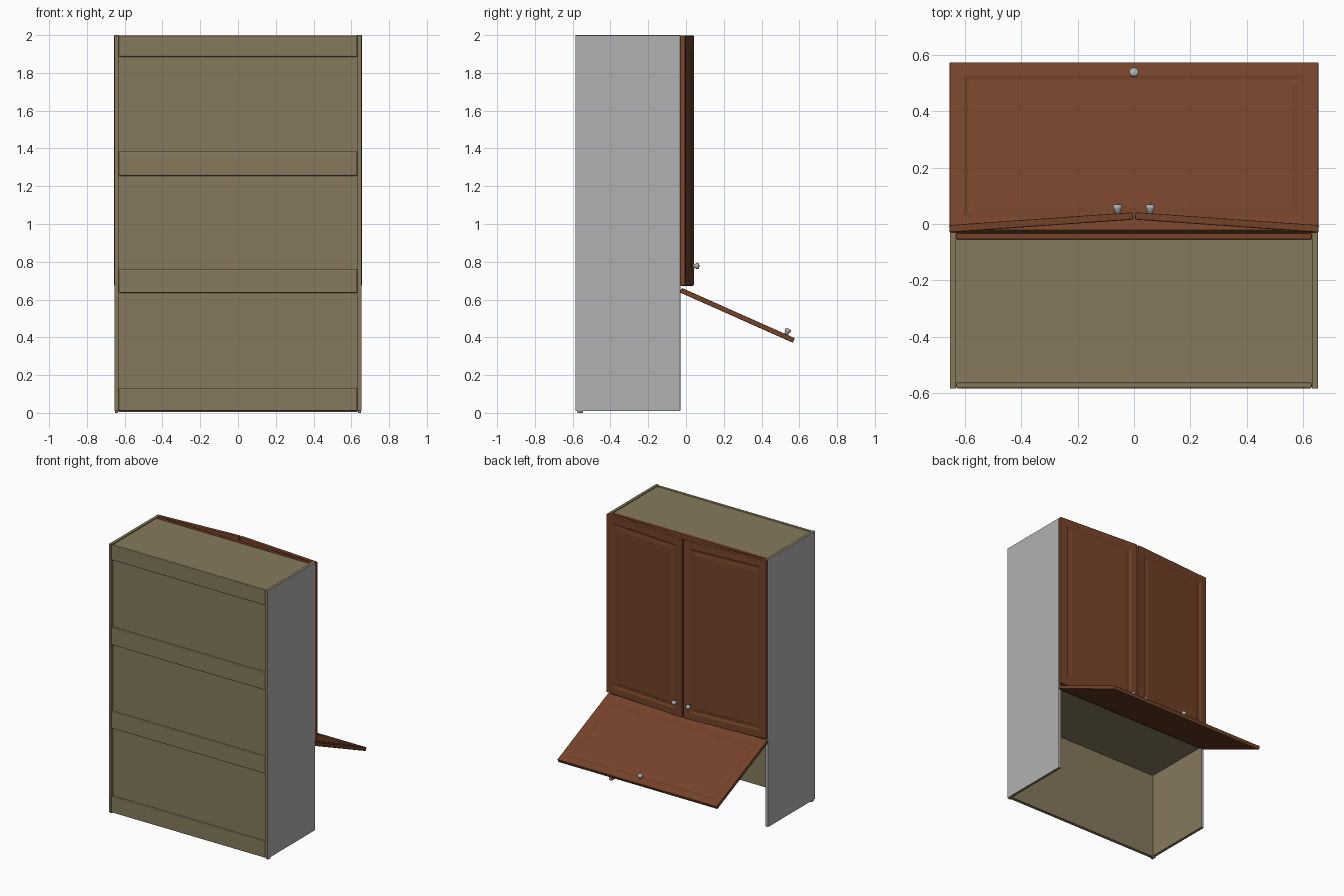
import bpy, bmesh
from math import radians
from mathutils import Matrix, Vector

if "Cube" in bpy.data.objects:
    bpy.data.objects.remove(bpy.data.objects["Cube"])


def material(name, rgb):
    m = bpy.data.materials.new(name)
    m.diffuse_color = (*rgb, 1)
    m.use_nodes = True
    m.node_tree.nodes["Principled BSDF"].inputs["Base Color"].default_value = m.diffuse_color
    return m


CREAM = material("cream_board", (0.24, 0.195, 0.11))
WOOD = material("brown_wood", (0.175, 0.055, 0.022))
GREY = material("grey_paint", (0.44, 0.44, 0.45))


def finish(name, bm, mat=None, bevel=0.003, matrix=None):
    bmesh.ops.recalc_face_normals(bm, faces=bm.faces)
    me = bpy.data.meshes.new(name)
    bm.to_mesh(me)
    bm.free()
    ob = bpy.data.objects.new(name, me)
    bpy.context.collection.objects.link(ob)
    if mat:
        me.materials.append(mat)
    if matrix:
        ob.matrix_world = matrix
    if bevel:
        b = ob.modifiers.new("soft_edges", 'BEVEL')
        b.width, b.segments, b.limit_method = bevel, 2, 'ANGLE'
    return ob


def box_mesh(lo, hi):
    bm = bmesh.new()
    lo, hi = Vector(lo), Vector(hi)
    size = hi - lo
    bmesh.ops.create_cube(bm, size=1, matrix=Matrix.Translation((lo + hi) / 2)
                          @ Matrix.Diagonal((*size, 1)))
    return bm


def box(name, lo, hi, mat=None, bevel=0.003):
    return finish(name, box_mesh(lo, hi), mat, bevel)


def knob(name, matrix):
    # turned knob: short stem flaring into a rounded head
    profile = [(0.0, 0), (0.011, 0), (0.011, 0.012), (0.016, 0.017),
               (0.017, 0.026), (0.013, 0.032), (0.0, 0.034)]
    bm = bmesh.new()
    vs = [bm.verts.new((r, d, 0)) for r, d in profile]
    es = [bm.edges.new(p) for p in zip(vs, vs[1:])]
    bmesh.ops.spin(bm, geom=vs + es, cent=(0, 0, 0), axis=(0, 1, 0),
                   angle=radians(360), steps=20)
    bmesh.ops.remove_doubles(bm, verts=bm.verts, dist=0.0005)
    ob = finish(name, bm, GREY, 0, matrix)
    for p in ob.data.polygons:
        p.use_smooth = True


def panel_door(name, w, h, matrix, knob_at, t=0.026, frame=0.075):
    # slab with a shallow sunken moulding and raised field on its +y face
    bm = box_mesh((-w / 2, 0, -h), (w / 2, t, 0))
    face = max(bm.faces, key=lambda f: f.calc_center_median().y)
    for thick, depth in ((frame, 0), (0.014, -0.006), (0.012, 0), (0.035, 0.004)):
        bmesh.ops.inset_region(bm, faces=[face], thickness=thick, depth=depth)
    finish(name, bm, WOOD, 0.004, matrix)
    knob(name + "_knob", matrix @ Matrix.Translation((knob_at[0], t - 0.001, knob_at[1])))


W, BACK, FRONT = 0.654, -0.585, -0.03
INNER = W - 0.022

# carcass sides: cream boards, painted grey on the outer face and front edge
for s, side in ((-1, "left"), (1, "right")):
    x = sorted((s * INNER, s * W))
    ob = box(side + "_side", (x[0], BACK, 0.01), (x[1], FRONT, 2.0), CREAM)
    ob.data.materials.append(GREY)
    for p in ob.data.polygons:
        if p.normal.x * s > 0.9 or p.normal.y > 0.9:
            p.material_index = 1

# back, top and shelves
box("back_panel", (-INNER, -0.565, 0.005), (INNER, -0.55, 1.99), CREAM, 0)
for i, (lo, hi) in enumerate(((0.01, 0.13), (0.635, 0.76), (1.255, 1.385), (1.885, 1.998))):
    box(f"back_rail_{i + 1}", (-INNER, -0.584, lo), (INNER, -0.563, hi), CREAM, 0.006)
box("top_board", (-INNER, -0.57, 1.965), (INNER, -0.055, 1.993), CREAM, 0)
box("middle_shelf", (-INNER, -0.555, 1.3), (INNER, -0.07, 1.325), CREAM, 0)
box("lower_deck", (-INNER, -0.555, 0.65), (INNER, -0.055, 0.68), CREAM, 0)

# wooden face frame
for s, side in ((-1, "left"), (1, "right")):
    x = sorted((s * INNER, s * (INNER - 0.04)))
    box(side + "_face_stile", (x[0], -0.055, 0.65), (x[1], -0.032, 1.997), WOOD)
for name, lo, hi in (("top", 1.93, 1.997), ("bottom", 0.65, 0.7)):
    box(name + "_face_rail", (-INNER, -0.055, lo), (INNER, -0.032, hi), WOOD)

# pair of doors standing slightly ajar, hinged at the outer edges
for s, side in ((-1, "left"), (1, "right")):
    m = (Matrix.Translation((s * 0.655, -0.03, 1.998))
         @ Matrix.Rotation(radians(-4 * s), 4, 'Z')
         @ Matrix.Translation((-s * 0.3265, 0, 0)))
    panel_door(side + "_door", 0.653, 1.325, m, (-s * 0.275, -1.22))

# lower flap swung up on its top edge
m = Matrix.Translation((0, -0.033, 0.638)) @ Matrix.Rotation(radians(66), 4, 'X')
panel_door("flap_door", 1.31, 0.655, m, (0, -0.605))

# bottom corner feet reaching the floor
for s, side in ((-1, "left"), (1, "right")):
    x = sorted((s * (INNER + 0.004), s * (W - 0.004)))
    box(side + "_foot", (x[0], BACK + 0.01, 0.0), (x[1], BACK + 0.04, 0.012), CREAM, 0)
